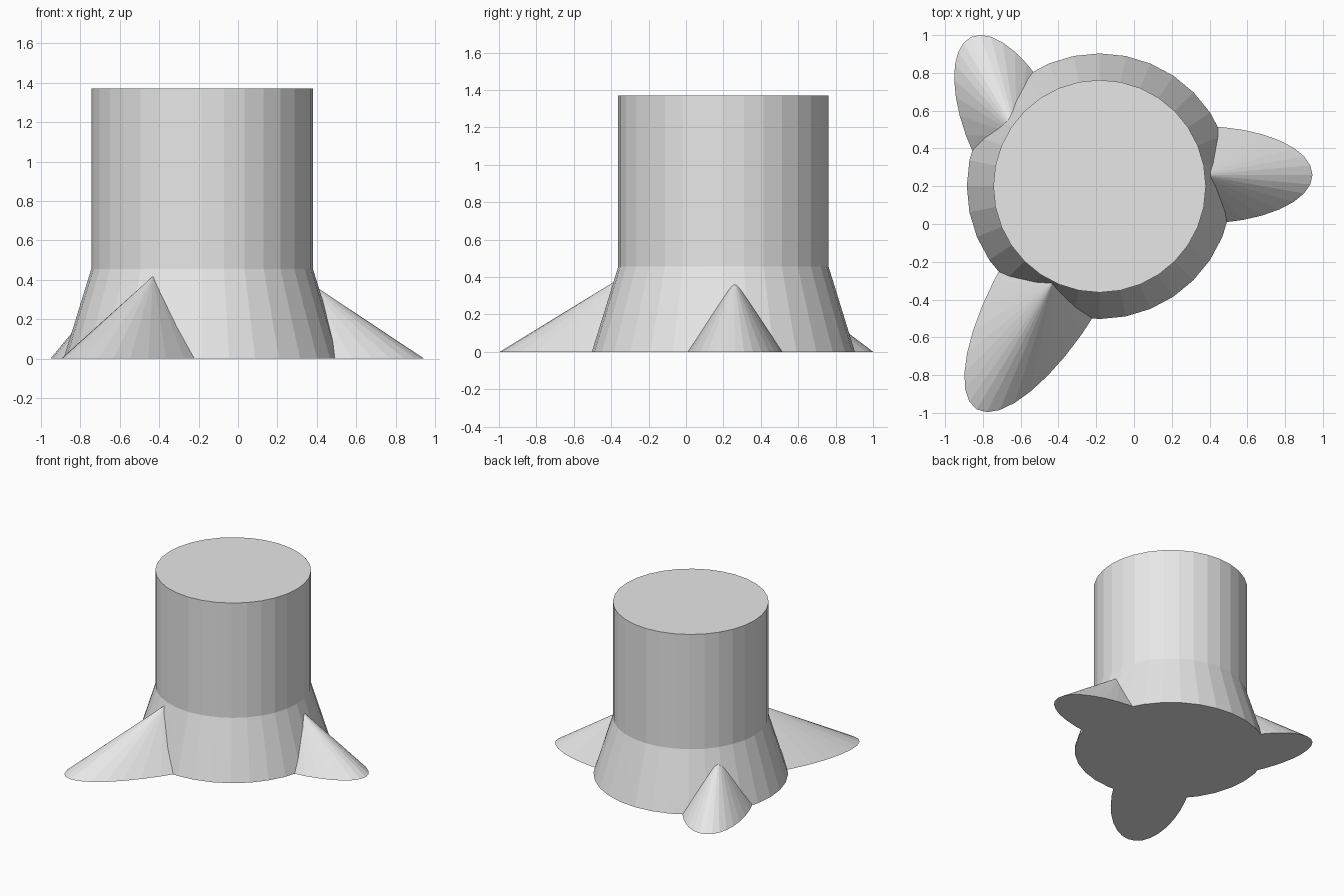
import bpy
import bmesh
from math import cos, sin, tau, radians

SIDES = 32

cube = bpy.data.objects.get("Cube")
if cube:
    bpy.data.objects.remove(cube, do_unlink=True)

# One plain grey for the whole stump
grey = bpy.data.materials.new("plain_grey")
grey.use_nodes = True
colour = (0.8, 0.8, 0.8, 1.0)
grey.diffuse_color = colour
grey.node_tree.nodes["Principled BSDF"].inputs["Base Color"].default_value = colour


def make_object(name, bm, location, angle=0.0):
    bmesh.ops.recalc_face_normals(bm, faces=bm.faces)
    mesh = bpy.data.meshes.new(name)
    bm.to_mesh(mesh)
    bm.free()
    mesh.materials.append(grey)
    obj = bpy.data.objects.new(name, mesh)
    obj.location = (*location, 0.0)
    obj.rotation_euler.z = radians(angle)
    bpy.context.collection.objects.link(obj)
    return obj


def ring(bm, rx, ry, z):
    turns = [tau * i / SIDES for i in range(SIDES)]
    return [bm.verts.new((rx * cos(t), ry * sin(t), z)) for t in turns]


def make_trunk(name, location, profile):
    bm = bmesh.new()
    rings = [ring(bm, r, r, z) for r, z in profile]
    for low, high in zip(rings, rings[1:]):
        for i in range(SIDES):
            j = (i + 1) % SIDES
            bm.faces.new((low[i], low[j], high[j], high[i]))
    bm.faces.new(rings[0])
    bm.faces.new(rings[-1])
    return make_object(name, bm, location)


def make_root(name, location, angle, length, half_width, height):
    bm = bmesh.new()
    base = ring(bm, length, half_width, 0.0)
    apex = bm.verts.new((0.0, 0.0, height))
    for i in range(SIDES):
        bm.faces.new((base[i], base[(i + 1) % SIDES], apex))
    bm.faces.new(base)
    return make_object(name, bm, location, angle)


# Trunk: flared foot, straight sides, flat cut top
make_trunk("trunk", (-0.182, 0.2), [(0.703, 0.0), (0.5625, 0.455), (0.5625, 1.37)])

# Roots: stretched cones growing out of the foot
make_root("left_root", (0.35, 0.26), 0, 0.595, 0.258, 0.395)
make_root("front_right_root", (-0.43, -0.31), 239, 0.783, 0.278, 0.42)
make_root("back_right_root", (-0.62, 0.47), 115, 0.574, 0.25, 0.4)
